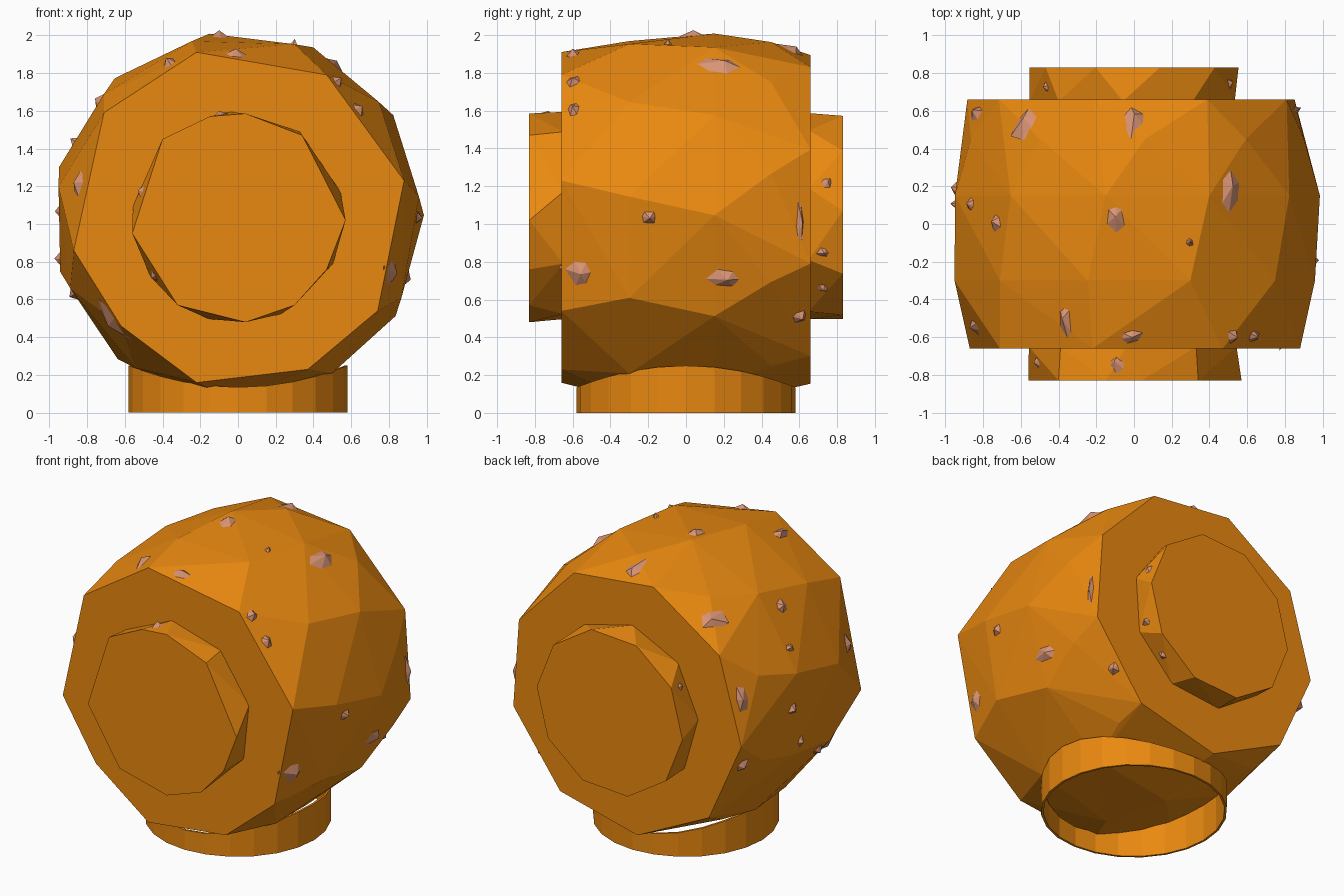
import bpy, bmesh, math, random
from mathutils import Vector
from mathutils.bvhtree import BVHTree

if "Cube" in bpy.data.objects:
    bpy.data.objects.remove(bpy.data.objects["Cube"])

random.seed(4)
CZ = 1.035  # height of the drum axis


def material(name, rgb):
    m = bpy.data.materials.new(name)
    m.diffuse_color = (*rgb, 1)
    m.use_nodes = True
    m.node_tree.nodes["Principled BSDF"].inputs["Base Color"].default_value = m.diffuse_color
    return m


orange = material("orange", (0.82, 0.25, 0.005))
pink = material("dusty_pink", (0.70, 0.30, 0.18))


def add_object(name, bm, mat):
    bmesh.ops.recalc_face_normals(bm, faces=bm.faces)
    me = bpy.data.meshes.new(name)
    bm.to_mesh(me)
    me.materials.append(mat)
    ob = bpy.data.objects.new(name, me)
    bpy.context.collection.objects.link(ob)
    return ob


def ring(n, r, y, turn=0.0):
    return [(r * math.cos(math.tau * (i + turn) / n), y,
             CZ + r * math.sin(math.tau * (i + turn) / n)) for i in range(n)]


def hull(name, points):
    bm = bmesh.new()
    for p in points:
        bm.verts.new(p)
    res = bmesh.ops.convex_hull(bm, input=bm.verts)
    junk = [v for v in res["geom_interior"] if isinstance(v, bmesh.types.BMVert)]
    bmesh.ops.delete(bm, geom=junk, context="VERTS")
    bmesh.ops.dissolve_limit(bm, angle_limit=0.01, verts=bm.verts, edges=bm.edges)
    tree = BVHTree.FromBMesh(bm)
    add_object(name, bm, orange)
    bm.free()
    return tree


# Barrel body: irregular flat front, faceted bulge, flat back
front = [(-.22, 1.91), (.47, 1.79), (.88, 1.23), (.74, .54), (.37, .23),
         (-.22, .16), (-.62, .46), (-.87, .86), (-.71, 1.59)]
body_tree = hull("barrel_body",
                 [(x, -.66, z) for x, z in front]
                 + ring(11, .965, -.30, .2) + ring(11, .985, .15, .02)
                 + ring(10, .93, .45, .4) + ring(9, .885, .66, .6))

# Raised end discs
disc = [(.04, 1.585), (.34, 1.47), (.57, 1.02), (.47, .76), (.30, .57),
        (.04, .48), (-.32, .57), (-.56, .95), (-.40, 1.45), (-.15, 1.57)]
front_tree = hull("front_disc", [(x, -.83, z) for x, z in disc] + ring(9, .56, -.65, .35))
back_tree = hull("back_disc", ring(10, .555, .83, .1) + ring(9, .555, .65, .4))

# Hollow base collar whose top follows the round body
bm = bmesh.new()
N = 24
rows = []
for r, inner in ((.58, 0), (.565, 1)):
    low, high = [], []
    for i in range(N):
        a = math.tau * i / N
        c, s = math.cos(a), math.sin(a)
        low.append(bm.verts.new((r * c, r * s, 0)))
        high.append(bm.verts.new((r * c, r * s, .135 + .115 * c * c)))
    rows.append((low, high))
(ol, oh), (il, ih) = rows
for i in range(N):
    j = (i + 1) % N
    for a, b in ((ol, oh), (oh, ih), (ih, il), (il, ol)):
        bm.faces.new((a[i], a[j], b[j], b[i]))
add_object("base_collar", bm, orange)
bm.free()


# Small faceted chips standing slightly proud of a surface
def chip(bm, tree, angle, y, along, across, height=.03):
    a = math.radians(angle)
    d = Vector((math.cos(a), 0, math.sin(a)))
    hit, nor, _, _ = tree.ray_cast(Vector((0, y, CZ)), d)
    if hit is None:
        return
    nor = nor.normalized()
    v = (Vector((0, 1, 0)) - nor * nor.y).normalized()
    u = v.cross(nor)
    base = []
    for k in range(6):
        t = math.tau * k / 6 + random.uniform(-.25, .25)
        s = random.uniform(.75, 1.1)
        base.append(bm.verts.new(hit - nor * .012 + v * along * s * math.cos(t)
                                 + u * across * s * math.sin(t)))
    tip = bm.verts.new(hit + nor * height + v * along * .2)
    for k in range(6):
        bm.faces.new((base[k], base[(k + 1) % 6], tip))
    bm.faces.new(base[::-1])


# angle round the drum (0 = right, 90 = top), y, half length, half width
spots = [(-20, -.57, .11, .11), (0, -.20, .06, .05), (-20, .19, .15, .07),
         (58, .17, .16, .10), (42, -.60, .05, .07), (-2, .60, .03, .17),
         (-38, .60, .05, .06), (130, .53, .11, .09), (90, .55, .12, .09),
         (96, .02, .11, .07), (140, .0, .07, .07), (72, -.10, .03, .03),
         (114, -.52, .12, .05), (91, -.60, .05, .10), (54, -.60, .05, .06),
         (165, .58, .07, .13), (195, .58, .06, .09), (178, .18, .06, .06),
         (193, .10, .04, .05), (155, .10, .05, .04), (168, -.55, .06, .11),
         (220, -.57, .08, .15), (205, -.2, .08, .06)]
bm = bmesh.new()
for s in spots:
    chip(bm, body_tree, *s)
for ang in (20, 100, 165, 215, 320):
    chip(bm, front_tree if ang > 90 else back_tree, ang, -.74 if ang > 90 and ang < 300 else .74, .05, .05, .02)
for ang in (-20, -45, 150):
    chip(bm, back_tree, ang, .72, .05, .04, .02)
add_object("surface_chips", bm, pink)
bm.free()
